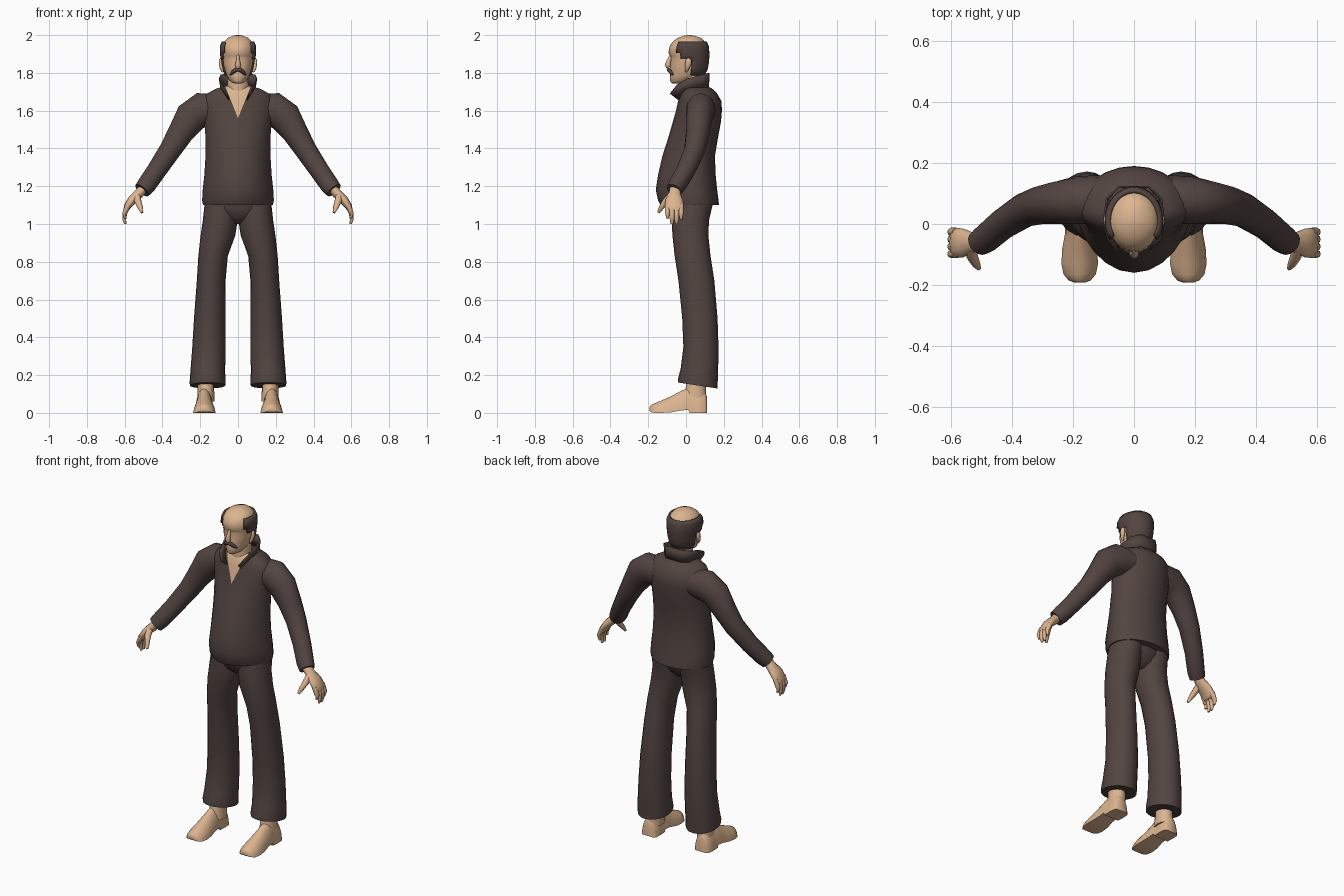
import bpy, bmesh, math
from mathutils import Vector

if "Cube" in bpy.data.objects:
    bpy.data.objects.remove(bpy.data.objects["Cube"])


def material(name, rgb):
    m = bpy.data.materials.new(name)
    m.diffuse_color = (*rgb, 1)
    m.use_nodes = True
    m.node_tree.nodes["Principled BSDF"].inputs["Base Color"].default_value = m.diffuse_color
    return m


CLOTH = material("dark_brown", (0.085, 0.058, 0.052))
SKIN = material("tan", (0.72, 0.46, 0.28))


def finish(name, bm, mats, angle=50):
    bmesh.ops.recalc_face_normals(bm, faces=bm.faces)
    me = bpy.data.meshes.new(name)
    bm.to_mesh(me)
    bm.free()
    for m in mats:
        me.materials.append(m)
    for p in me.polygons:
        p.use_smooth = True
    me.set_sharp_from_angle(angle=math.radians(angle))
    ob = bpy.data.objects.new(name, me)
    bpy.context.collection.objects.link(ob)
    return ob


def skin_rings(rings):
    """Closed skin through equal-sized rings of points."""
    bm = bmesh.new()
    vs = [[bm.verts.new(p) for p in r] for r in rings]
    n = len(vs[0])
    for a, b in zip(vs, vs[1:]):
        for i in range(n):
            j = (i + 1) % n
            bm.faces.new((a[i], a[j], b[j], b[i]))
    bm.faces.new(vs[0])
    bm.faces.new(vs[-1])
    return bm


def oval(z, w, front, back, cy, n=20, cx=0, point=1.0, tilt=0):
    """Flat ring with separate front and back depth; point > 1 narrows the front."""
    pts = []
    for i in range(n):
        a = 2 * math.pi * i / n
        c, s = math.cos(a), math.sin(a)
        x = cx + w * c
        y = cy + (s * (back - cy) if s > 0 else -abs(s) ** point * (cy - front))
        pts.append(Vector((x, y, z - tilt * (y - cy))))
    return pts


def tube(path, side, n=12):
    """Rings along a path of (x, y, z, radius along side, other radius)."""
    pts = [Vector(p[:3]) for p in path]
    rings = []
    for i, p in enumerate(path):
        t = (pts[min(i + 1, len(pts) - 1)] - pts[max(i - 1, 0)]).normalized()
        u = Vector(side)
        u = (u - t * u.dot(t)).normalized()
        v = t.cross(u)
        rings.append([pts[i] + u * p[3] * math.cos(k * math.tau / n)
                      + v * p[4] * math.sin(k * math.tau / n) for k in range(n)])
    return skin_rings(rings)


def mirror_x(path, s):
    return [(s * p[0], *p[1:]) for p in path]


# Shirt: z, half width, front, back
shirt = [(1.10, .185, -.135, .175), (1.125, .19, -.148, .172), (1.18, .187, -.16, .165),
         (1.26, .178, -.148, .157), (1.36, .172, -.125, .153), (1.46, .172, -.093, .17),
         (1.54, .178, -.07, .185), (1.60, .185, -.053, .19), (1.65, .185, -.042, .188),
         (1.69, .165, -.032, .165), (1.715, .12, -.02, .14), (1.73, .07, -.01, .115)]
bm = skin_rings([oval(z, w, f, b, .04, 24, point=1.25) for z, w, f, b in shirt])
# Open neckline cut into the front of the shirt
V0, SLOPE = 1.56, .40
for s in (1, -1):
    faces = [f for f in bm.faces if f.calc_center_median().y < .035
             and f.calc_center_median().z > 1.5]
    geom = list({v for f in faces for v in f.verts}) + \
        list({e for f in faces for e in f.edges}) + faces
    bmesh.ops.bisect_plane(bm, geom=geom, plane_co=(0, 0, V0), plane_no=(s, 0, -SLOPE))
for f in bm.faces:
    c = f.calc_center_median()
    if c.y < .03 and abs(c.x) < (c.z - V0) * SLOPE:
        f.material_index = 1
finish("shirt", bm, [CLOTH, SKIN])

# Collar: upright band, open at the front and flared outward
low = [(.05, -.04, 1.655), (.078, -.015, 1.695), (.092, .03, 1.71), (.085, .085, 1.72), (.05, .122, 1.725)]
high = [(.062, -.085, 1.69), (.09, -.05, 1.735), (.102, .01, 1.77), (.092, .085, 1.79), (.05, .125, 1.80)]
full = lambda r: [Vector(p) for p in r] + [Vector((-x, y, z)) for x, y, z in reversed(r)]
bm = bmesh.new()
a = [bm.verts.new(p) for p in full(low)]
b = [bm.verts.new(p) for p in full(high)]
for i in range(len(a) - 1):
    bm.faces.new((a[i], a[i + 1], b[i + 1], b[i]))
collar = finish("collar", bm, [CLOTH])
collar.modifiers.new("thickness", "SOLIDIFY").thickness = .006

# Neck
finish("neck", skin_rings([oval(z, w, f, b, .03, 16) for z, w, f, b in
       [(1.62, .062, -.03, .09), (1.70, .058, -.025, .09), (1.80, .055, -.03, .09)]]), [SKIN])

# Head: z, half width, front, back
head = [(1.745, .022, -.075, -.02), (1.757, .042, -.084, .03), (1.785, .06, -.084, .085),
        (1.815, .071, -.083, .103), (1.845, .078, -.084, .109), (1.875, .081, -.08, .112),
        (1.89, .083, -.083, .113), (1.905, .085, -.093, .113), (1.94, .085, -.087, .110),
        (1.965, .075, -.070, .100), (1.985, .055, -.045, .08), (1.997, .025, -.01, .045),
        (2.0, .008, .01, .025)]
finish("head", skin_rings([oval(z, w, f, b, min(.01, (f + b) / 2), 24) for z, w, f, b in head]), [SKIN], 60)

# Hair: raised shell round the sides and back, leaving the crown bare
g = .011
bm = skin_rings([oval(z, w + g, f - g, b + g, .01, 32) for z, w, f, b in head[2:11]])
drop = []
for f in bm.faces:
    c = f.calc_center_median()
    edge = -.052 if c.z > 1.9 else (-.03 if c.z > 1.88 else .025)
    crown = c.z > 1.975 or (c.z > 1.95 and abs(c.x) < .055 and c.y < .09)
    if len(f.verts) > 4 or crown or c.y < edge:
        drop.append(f)
bmesh.ops.delete(bm, geom=drop, context="FACES")
hair = finish("hair", bm, [CLOTH])
mod = hair.modifiers.new("thickness", "SOLIDIFY")
mod.thickness, mod.offset = .012, -1

# Nose and moustache
finish("nose", tube([(0, -.079, 1.893, .007, .008), (0, -.09, 1.865, .010, .012),
                     (0, -.097, 1.84, .016, .016), (0, -.092, 1.828, .012, .012)], (1, 0, 0)), [SKIN], 80)
tash = [(.042, -.068, 1.79, .004, .004), (.03, -.08, 1.802, .009, .010), (.014, -.089, 1.815, .010, .011)]
finish("moustache", tube(tash + [(0, -.092, 1.817, .010, .010)] + mirror_x(tash[::-1], -1),
                         (0, 1, 0), 8), [CLOTH])

# Pelvis joining the trouser legs
finish("pelvis", skin_rings([oval(z, w, f, b, .03, 20) for z, w, f, b in
       [(1.0, .03, -.02, .07), (1.03, .12, -.055, .10), (1.08, .165, -.08, .13), (1.14, .17, -.085, .14)]]), [CLOTH])

arm = [(.11, .08, 1.61, .08, .08), (.19, .078, 1.605, .078, .092), (.25, .07, 1.565, .07, .086),
       (.305, .062, 1.48, .063, .068), (.36, .045, 1.39, .056, .058), (.43, 0, 1.285, .05, .052),
       (.485, -.047, 1.205, .047, .05), (.508, -.063, 1.178, .042, .045)]
palm = [(.49, -.055, 1.20, .03, .026), (.525, -.06, 1.16, .032, .026), (.56, -.062, 1.128, .047, .024),
        (.588, -.062, 1.09, .05, .019), (.594, -.062, 1.07, .045, .012)]
thumb = [(.535, -.075, 1.155, .018, .018), (.53, -.108, 1.12, .019, .017),
         (.517, -.132, 1.085, .014, .013), (.508, -.146, 1.06, .007, .007)]
# Trouser leg: z, centre x, half width, front, back
leg = [(1.12, .09, .085, -.07, .145), (1.02, .094, .092, -.075, .122), (.94, .106, .092, -.072, .118),
       (.83, .132, .078, -.06, .13), (.70, .142, .076, -.04, .15), (.50, .150, .083, -.02, .167),
       (.35, .154, .088, -.014, .172), (.22, .16, .092, -.028, .17), (.165, .161, .095, -.042, .167),
       (.145, .161, .094, -.042, .167)]
# Shoe: y, half width, bottom, top
shoe = [(.112, .035, 0, .085), (.10, .048, 0, .11), (.06, .05, 0, .13), (.018, .048, 0, .135),
        (.012, .048, .016, .133), (-.03, .048, .012, .115), (-.08, .057, .003, .088),
        (-.13, .06, 0, .066), (-.165, .053, 0, .052), (-.185, .036, .004, .042), (-.192, .018, .01, .032)]

for s, side in ((1, "left"), (-1, "right")):
    finish(side + "_sleeve", tube(mirror_x(arm, s), (0, 1, 0), 16), [CLOTH])
    finish(side + "_palm", tube(mirror_x(palm, s), (0, 1, 0)), [SKIN], 70)
    finish(side + "_thumb", tube(mirror_x(thumb, s), (1, 0, 0), 8), [SKIN], 70)
    for i in range(4):
        y, tip = -.098 + .024 * i, (1.03, 1.0, 1.0, 1.025)[i]
        finger = [(.582, y, 1.10, .014, .015), (.599, y, 1.06, .014, .013),
                  (.602, y, tip + .025, .012, .010), (.597, y, tip, .007, .006)]
        finish(f"{side}_finger_{i + 1}", tube(mirror_x(finger, s), (0, 1, 0), 8), [SKIN], 70)
    finish(side + "_trouser_leg", skin_rings([oval(z, w, f, b, (f + b) / 2, 20, s * cx, tilt=.15 if z < .3 else 0)
                                              for z, cx, w, f, b in leg]), [CLOTH])
    # Shoe: upright rings with a flat sole
    rings = []
    for y, w, lo, hi in shoe:
        ring = []
        for k in range(14):
            q = math.pi * k / 13
            h = max(0.0, math.sin(q))
            ring.append(Vector((s * .178 + w * math.cos(q) * (1 - .22 * h), y, lo + (hi - lo) * h ** .8)))
        rings.append(ring)
    finish(side + "_shoe", skin_rings(rings), [SKIN])
    finish(side + "_ankle", skin_rings([oval(z, w, f, b, .055, 14, s * .17) for z, w, f, b in
           [(.06, .046, -.02, .108), (.12, .044, -.005, .108), (.22, .042, .01, .105)]]), [SKIN])
    # Ear
    ear = [(s * .08, .0, 1.805, .005, .005), (s * .087, .004, 1.82, .011, .009),
           (s * .093, .012, 1.85, .017, .009), (s * .093, .014, 1.868, .015, .007), (s * .09, .014, 1.878, .006, .004)]
    finish(side + "_ear", tube(ear, (0, 1, 0), 8), [SKIN], 70)
